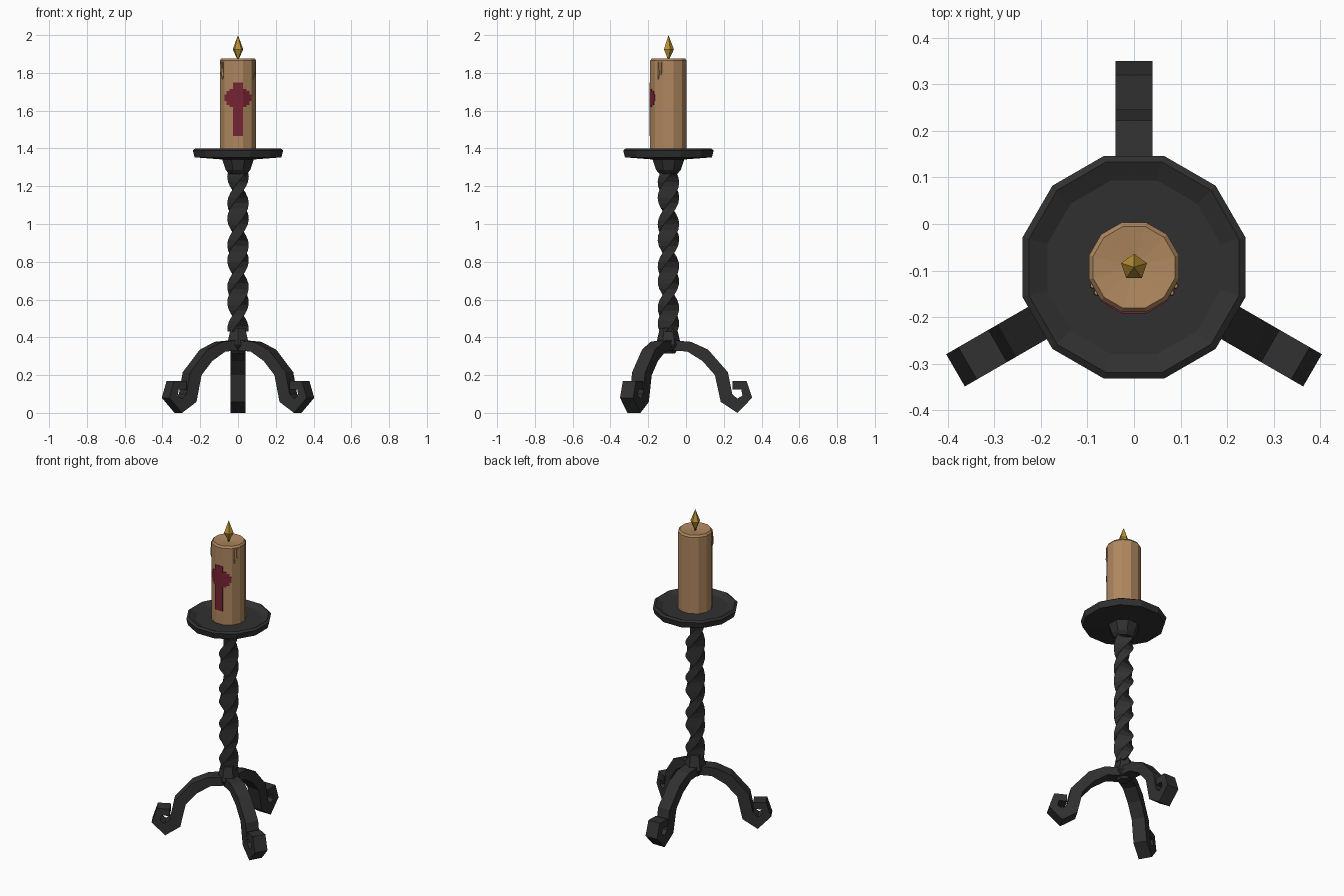
import bpy, bmesh
from math import sin, cos, pi, radians
from mathutils import Matrix, Vector

cube = bpy.data.objects.get("Cube")
if cube:
    bpy.data.objects.remove(cube)

AXIS_Y = -0.093


def material(name, rgb, rough=0.8):
    m = bpy.data.materials.new(name)
    m.use_nodes = True
    m.diffuse_color = (*rgb, 1)
    bsdf = m.node_tree.nodes["Principled BSDF"]
    bsdf.inputs["Base Color"].default_value = (*rgb, 1)
    bsdf.inputs["Roughness"].default_value = rough
    return m


iron = material("black iron", (0.03, 0.03, 0.03))
wax = material("tan wax", (0.43, 0.245, 0.115))
red = material("dark red", (0.19, 0.017, 0.034))
gold = material("flame gold", (0.5, 0.29, 0.035))
char = material("wick brown", (0.06, 0.035, 0.02))


def finish(name, bm, mat, recalc=True):
    if recalc:
        bmesh.ops.recalc_face_normals(bm, faces=bm.faces)
    me = bpy.data.meshes.new(name)
    bm.to_mesh(me)
    bm.free()
    me.materials.append(mat)
    ob = bpy.data.objects.new(name, me)
    ob.location.y = AXIS_Y
    bpy.context.collection.objects.link(ob)
    return ob


def skin(bm, rings, cap=True):
    """Join a list of closed vertex rings with quads."""
    for a, b in zip(rings, rings[1:]):
        n = len(a)
        for i in range(n):
            j = (i + 1) % n
            bm.faces.new((a[i], a[j], b[j], b[i]))
    if cap:
        bm.faces.new(rings[0])
        bm.faces.new(rings[-1])


def lathe(name, profile, sides, mat, phase=0.0):
    """Turn a (radius, height) profile; radius 0 closes to a point."""
    bm = bmesh.new()
    rings = []
    for r, z in profile:
        rings.append([bm.verts.new((r * cos(phase + 2 * pi * i / sides),
                                    r * sin(phase + 2 * pi * i / sides), z))
                      for i in range(sides)])
    skin(bm, rings)
    bmesh.ops.remove_doubles(bm, verts=bm.verts, dist=1e-5)
    return finish(name, bm, mat)


# Legs: a strip between upper and lower edges that ends in a curl
UPPER = [(.02, .385), (.12, .376), (.21, .335), (.315, .215), (.338, .1),
         (.365, .075), (.392, .092), (.385, .125), (.338, .125)]
LOWER = [(.02, .33), (.1, .325), (.18, .275), (.246, .2), (.277, .058),
         (.365, 0), (.443, .08), (.413, .17), (.338, .168)]


def leg(name, angle):
    bm = bmesh.new()
    rings = []
    for (ru, zu), (rl, zl) in zip(UPPER, LOWER):
        rings.append([bm.verts.new(p) for p in (
            (ru, -.04, zu), (ru, .04, zu), (rl, .04, zl), (rl, -.04, zl))])
    skin(bm, rings)
    bm.transform(Matrix.Rotation(radians(angle), 4, 'Z'))
    finish(name, bm, iron)


for name, angle in (("back_leg", 90), ("left_leg", -30), ("right_leg", 210)):
    leg(name, angle)

# Hub where the legs meet
lathe("hub", [(.035, .315), (.066, .36), (.045, .45)], 6, iron, pi / 6)

# Stem: a flat bar twisted about its length
bm = bmesh.new()
rings = []
STEPS, BOTTOM, TOP = 30, .43, 1.28
for k in range(STEPS + 1):
    z = BOTTOM + (TOP - BOTTOM) * k / STEPS
    turn = Matrix.Rotation(pi / 2 + pi * (z - 1.18) / .222, 3, 'Z')
    rings.append([bm.verts.new(turn @ Vector((x, y, z)))
                  for x, y in ((.048, .031), (-.048, .031),
                               (-.048, -.031), (.048, -.031))])
skin(bm, rings)
finish("twisted_stem", bm, iron)

# Collar and drip tray
lathe("collar", [(.05, 1.265), (.07, 1.285), (.092, 1.345)], 8, iron, pi / 8)
lathe("drip_tray", [(.09, 1.342), (.238, 1.353), (.248, 1.39), (.234, 1.4),
                    (.193, 1.38)], 12, iron, pi / 12)

# Candle with a shallow dished top
lathe("candle", [(.1, 1.375), (.1, 1.865), (.091, 1.877), (.012, 1.868)],
      12, wax, pi / 12)
lathe("wick", [(.006, 1.865), (.005, 1.89)], 5, char)
lathe("flame", [(.008, 1.88), (.029, 1.925), (0, 2)], 5, gold, pi / 2)

# Wax drips running down both front sides
for side, mirror in (("left", 1), ("right", -1)):
    for i, (ang, low) in enumerate(((-24, 1.79), (-34, 1.765))):
        drip = lathe(f"{side}_drip_{i + 1}",
                     [(.003, low), (.008, low + .02), (.006, 1.858)], 5, wax)
        drip.location.x = mirror * .097 * cos(radians(ang))
        drip.location.y += .097 * sin(radians(ang))


# Painted cross: thin plates that follow the candle's facets
def facet_y(x):
    x = abs(x)
    flat, corner = .0259, .0707
    if x <= flat:
        return -.0966
    return -.0966 + (x - flat) * (.0966 - corner) / (corner - flat)


bm = bmesh.new()
columns = [(0, .0259, 1.465, 1.75), (.0259, .045, 1.62, 1.715),
           (.045, .06, 1.63, 1.705), (.06, .0705, 1.65, 1.685)]
for x0, x1, z0, z1 in columns:
    for s in (1, -1):
        quad = [(s * x0, z0), (s * x1, z0), (s * x1, z1), (s * x0, z1)]
        if s < 0:
            quad.reverse()
        bm.faces.new([bm.verts.new((x, facet_y(x) - .003, z)) for x, z in quad])
bmesh.ops.remove_doubles(bm, verts=bm.verts, dist=1e-5)
cross = finish("painted_cross", bm, red, recalc=False)
plate = cross.modifiers.new("thickness", 'SOLIDIFY')
plate.thickness = .004
plate.offset = -1
